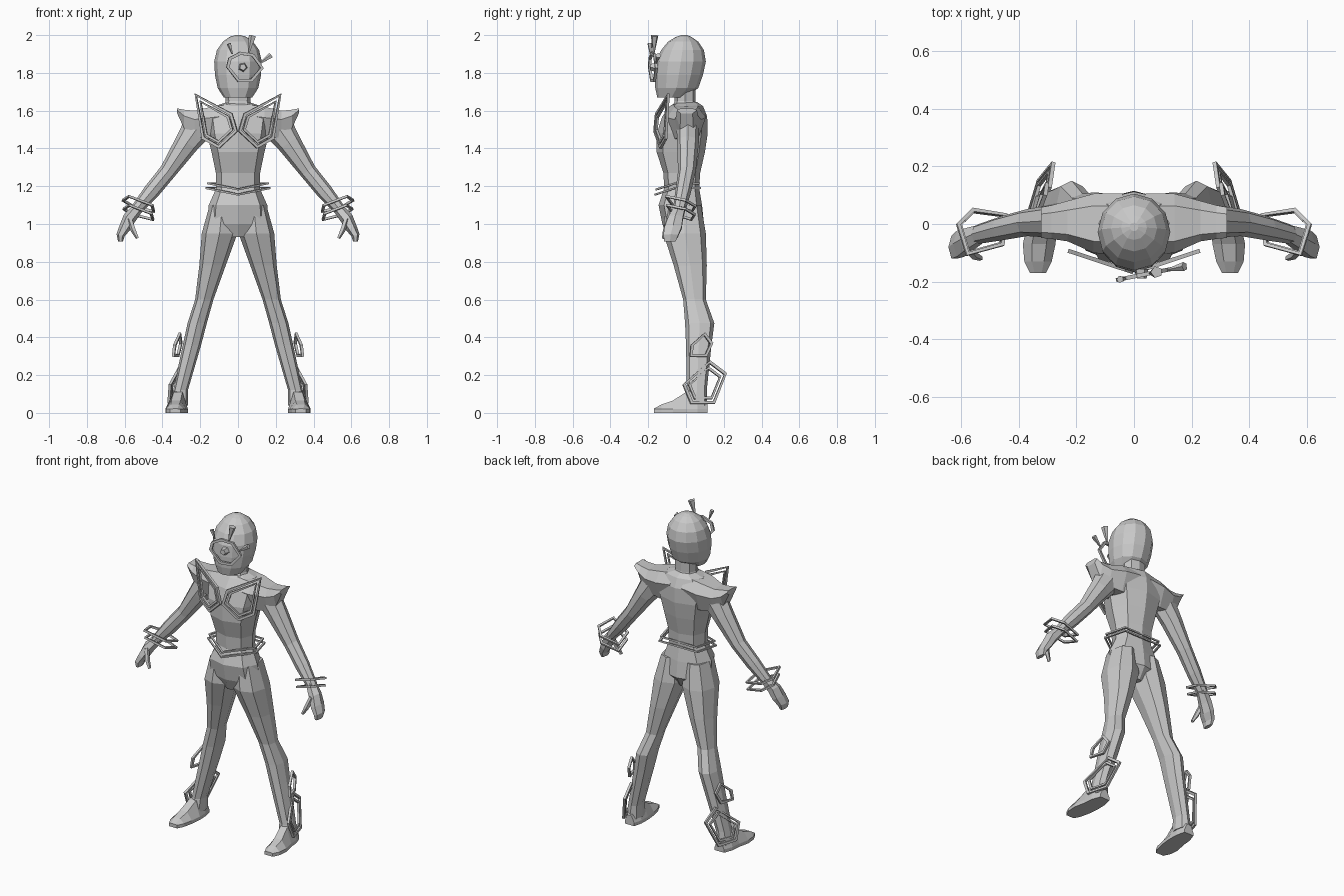
import bpy, bmesh, math
from mathutils import Vector

if "Cube" in bpy.data.objects:
    bpy.data.objects.remove(bpy.data.objects["Cube"])

grey = bpy.data.materials.new("light_grey")
grey.diffuse_color = (0.58, 0.58, 0.58, 1)
grey.use_nodes = True
grey.node_tree.nodes["Principled BSDF"].inputs["Base Color"].default_value = grey.diffuse_color


def finish(bm, name, mirror=False):
    bmesh.ops.recalc_face_normals(bm, faces=bm.faces)
    me = bpy.data.meshes.new(name)
    bm.to_mesh(me)
    bm.free()
    me.materials.append(grey)
    ob = bpy.data.objects.new(name, me)
    bpy.context.collection.objects.link(ob)
    if mirror:
        m = ob.modifiers.new("mirror", 'MIRROR')
        m.use_mirror_merge = False
    return ob


def loft(name, rings, mirror=False, closed=False):
    """Skin a list of point rings; closed joins the last ring to the first."""
    bm = bmesh.new()
    vs = [[bm.verts.new(p) for p in r] for r in rings]
    n = len(vs[0])
    for i in range(len(vs) if closed else len(vs) - 1):
        a, b = vs[i], vs[(i + 1) % len(vs)]
        for k in range(n):
            bm.faces.new((a[k], a[(k + 1) % n], b[(k + 1) % n], b[k]))
    if not closed:
        bm.faces.new(vs[0])
        bm.faces.new(vs[-1])
    return finish(bm, name, mirror)


def level(z, x0, x1, yf, yb, n=8, full=1.06):
    """Horizontal rounded section between x0..x1 and yf..yb."""
    pts = []
    for k in range(n):
        a = 2 * math.pi * k / n
        s, c = math.sin(a), math.cos(a)
        f = 1 if min(abs(s), abs(c)) < 1e-6 else full
        pts.append(((x0 + x1) / 2 + (x1 - x0) / 2 * s * f,
                    (yf + yb) / 2 - (yb - yf) / 2 * c * f, z))
    return pts


def limb(name, stations, n=8, mirror=True):
    """Tube in the xz plane: x, y, z, half width, half depth."""
    rings = []
    for i, (x, y, z, a, b) in enumerate(stations):
        p, q = stations[max(i - 1, 0)], stations[min(i + 1, len(stations) - 1)]
        d = Vector((q[0] - p[0], 0, q[2] - p[2])).normalized()
        u = Vector((-d.z, 0, d.x))
        rings.append([Vector((x, y, z)) + u * a * math.cos(t) + Vector((0, b * math.sin(t), 0))
                      for t in (2 * math.pi * k / n for k in range(n))])
    return loft(name, rings, mirror)


def frame(name, pts, scale=1.0, t=0.007, mirror=True, shift=(0, 0, 0)):
    """Thin square-section bar following a closed polygon."""
    pts = [Vector(p) + Vector(shift) for p in pts]
    c = sum(pts, Vector()) / len(pts)
    pts = [c + (p - c) * scale for p in pts]
    nrm = Vector()
    for i, p in enumerate(pts):
        nrm += (p - c).cross(pts[(i + 1) % len(pts)] - c)
    nrm = nrm.normalized() * t
    rings = []
    for p in pts:
        o = (p - c).normalized() * t * 1.2
        rings.append([p + nrm, p - o * 2 + nrm, p - o * 2 - nrm, p - nrm])
    return loft(name, rings, mirror, closed=True)


def cone(name, a, b, r0, r1, n=5):
    a, b = Vector(a), Vector(b)
    d = (b - a).normalized()
    u = d.cross(Vector((0, 1, 0))).normalized()
    v = d.cross(u)
    ang = [2 * math.pi * k / n for k in range(n)]
    return loft(name, [[p + (u * math.cos(t) + v * math.sin(t)) * r for t in ang]
                       for p, r in ((a, r0), (b, r1))])


# Torso and pelvis: z, half width, front, back
torso = [(0.93, .04, -.10, .05), (1.0, .165, -.125, .095), (1.10, .155, -.145, .085),
         (1.19, .115, -.115, .07), (1.27, .117, -.12, .075), (1.38, .14, -.155, .10),
         (1.48, .165, -.155, .115), (1.57, .18, -.125, .112), (1.625, .12, -.085, .09),
         (1.645, .06, -.05, .06)]
loft("torso", [level(z, -w, w, f, b) for z, w, f, b in torso])
loft("neck", [level(z, -w, w, f, b) for z, w, f, b in
              [(1.60, .085, -.08, .07), (1.65, .065, -.06, .05), (1.74, .07, -.06, .05)]])

# Head, drawn to a soft ridge along the face
head = [(1.67, .075, -.152, .0), (1.72, .108, -.163, .065), (1.79, .122, -.166, .09),
        (1.86, .126, -.16, .105), (1.92, .112, -.132, .095), (1.965, .08, -.095, .065),
        (1.99, .045, -.055, .03), (2.0, .015, -.025, .005)]
loft("head", [level(z, -w, w, f, b, 12, 1.0) for z, w, f, b in head])

# Shoulders flaring to raised pads: x, front, back, bottom, top
shoulder = [(.04, -.11, .105, 1.46, 1.635), (.14, -.10, .105, 1.45, 1.62),
            (.23, -.06, .08, 1.46, 1.60), (.285, -.052, .065, 1.505, 1.605),
            (.322, -.048, .058, 1.585, 1.612)]
loft("shoulder", [[(x, f, (b0 + 2 * t) / 3), (x, f * .6, t), (x, b * .6, t),
                   (x, b, (b0 + 2 * t) / 3), (x, b * .6, b0), (x, f * .6, b0)]
                  for x, f, b, b0, t in shoulder], mirror=True)

# Arms, hands and thumbs
limb("arm", [(.20, .01, 1.53, .085, .06), (.27, .01, 1.43, .065, .058),
             (.37, .005, 1.28, .045, .047), (.46, -.015, 1.17, .043, .042),
             (.54, -.035, 1.075, .03, .034)])
limb("hand", [(.53, -.033, 1.085, .03, .034), (.575, -.055, 1.03, .035, .045),
              (.60, -.068, .98, .03, .052), (.622, -.08, .94, .022, .046),
              (.622, -.085, .908, .013, .035)], 6)
limb("thumb", [(.575, -.085, 1.03, .015, .018), (.555, -.108, .97, .015, .015),
               (.532, -.118, .925, .009, .01)], 5)

# Legs: z, inner, outer, front, back
leg = [(1.10, .015, .15, -.11, .08), (.95, .003, .192, -.12, .105), (.78, .065, .205, -.065, .11),
       (.60, .13, .227, -.015, .105), (.475, .165, .267, -.005, .15), (.36, .195, .292, 0, .135),
       (.12, .265, .343, .005, .11), (.04, .265, .36, -.01, .113)]
loft("leg", [level(*s) for s in leg], mirror=True)

# Feet: y, inner, outer, top height
foot = [(.115, .28, .345, .06), (.06, .267, .365, .12), (0, .265, .37, .11),
        (-.07, .272, .385, .065), (-.13, .285, .38, .045), (-.17, .305, .36, .022)]
loft("foot", [[(i, y, 0), (i, y, .02), (i * .72 + o * .28, y, t), (i * .28 + o * .72, y, t),
               (o, y, .02), (o, y, 0)] for y, i, o, t in foot], mirror=True)

# Chest frames: nested angular bars leaning back from the breastbone
chest = [(x, -.168 + .33 * x, z) for x, z in
         [(.003, 1.49), (.03, 1.585), (.228, 1.69), (.19, 1.45), (.10, 1.40)]]
frame("chest_frame_outer", chest)
frame("chest_frame_inner", chest, .78, .006)

# Belt: two stacked rings dipping at the front
belt = [(0, -.168, 1.155), (.172, -.06, 1.19), (.135, .08, 1.19),
        (-.135, .08, 1.19), (-.172, -.06, 1.19)]
frame("belt_lower", belt, 1, .005, False)
frame("belt_upper", belt, .95, .005, False, (0, 0, .026))

# Wrist rings
wrist = [(x, y, 1.09 + .3 * (x - .53) - .3 * (y + .03)) for x, y in
         [(.44, .035), (.56, .055), (.615, 0), (.58, -.11), (.45, -.075)]]
for label, dz, s in (("upper", .02, 1), ("lower", -.025, .95)):
    frame("wrist_ring_" + label, wrist, s, .006, True, (0, 0, dz))

# Ankle and calf frames on the outer side of the legs
ankle = [(.385 - .3 * y - .2 * z, y, z) for y, z in
         [(-.018, .15), (.127, .277), (.215, .21), (.152, .048), (.025, .048)]]
frame("ankle_frame_outer", ankle)
frame("ankle_frame_inner", ankle, .75, .006)
calf = [(.38 - .3 * y - .1 * z, y, z) for y, z in
        [(.025, .36), (.10, .425), (.143, .37), (.11, .297), (.02, .297)]]
frame("calf_frame", calf)


# Eyepiece: rim, centre stud and three flared spikes
def lens(x, z, off=0):
    return (x, -.182 + .2 * x + off, z)


rim = [lens(x, z) for x, z in [(-.062, 1.83), (-.05, 1.88), (.01, 1.912), (.085, 1.9),
                               (.135, 1.825), (.075, 1.752), (0, 1.752)]]
frame("eyepiece_rim", rim, mirror=False)
cone("eyepiece_stud", lens(.025, 1.83, .02), lens(.026, 1.831, -.012), .025, .018)
for i, (a, b, r) in enumerate([((-.03, 1.90), (-.048, 1.955), .013),
                               ((.055, 1.90), (.078, 1.997), .021),
                               ((.115, 1.85), (.175, 1.892), .016)]):
    cone("eyepiece_spike_%d" % (i + 1), lens(*a), lens(*b), .004, r)
